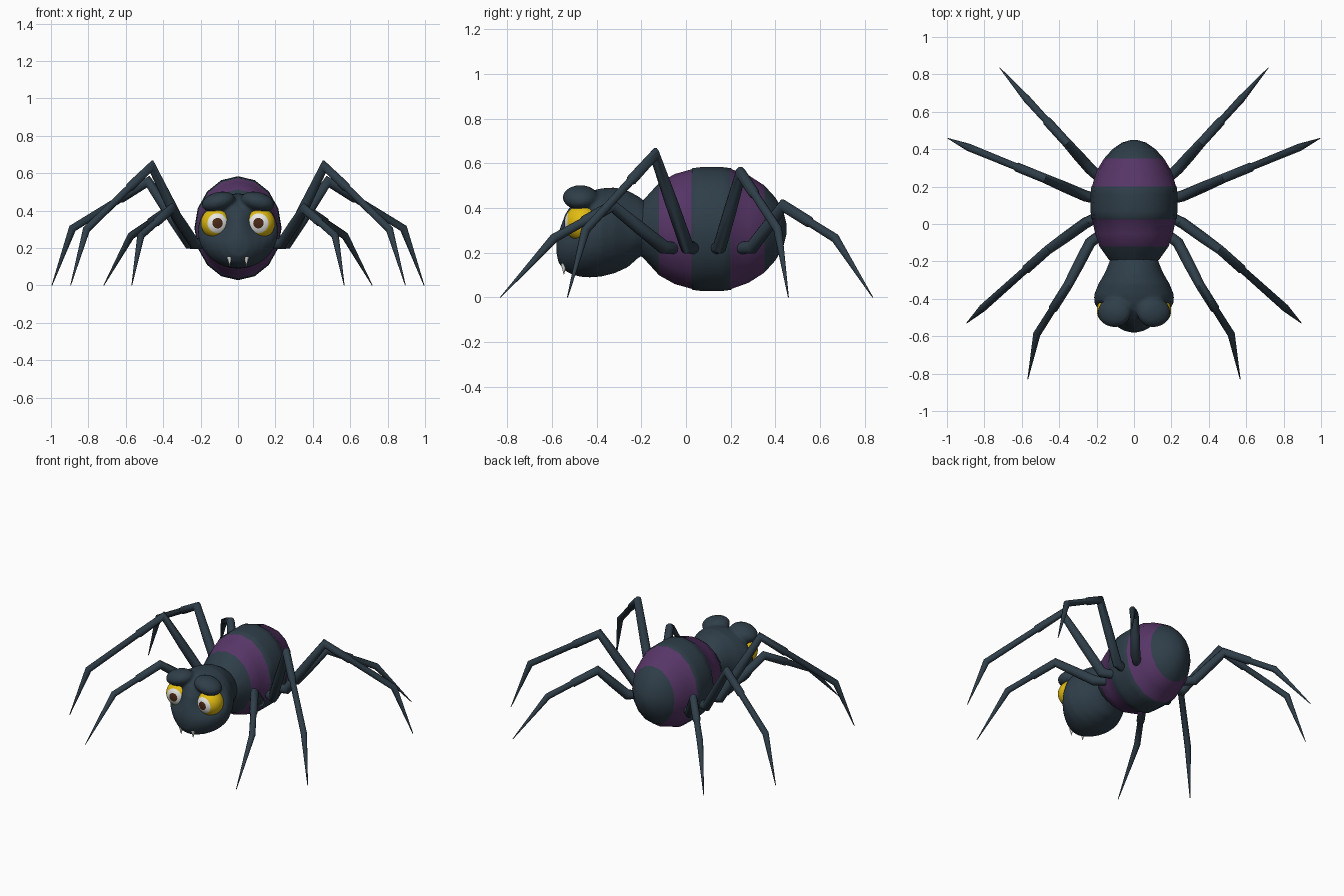
import bpy, bmesh, math
from mathutils import Vector, Matrix

if "Cube" in bpy.data.objects:
    bpy.data.objects.remove(bpy.data.objects["Cube"])

def material(name, rgb):
    m = bpy.data.materials.new(name)
    m.diffuse_color = (*rgb, 1)
    m.use_nodes = True
    m.node_tree.nodes["Principled BSDF"].inputs["Base Color"].default_value = m.diffuse_color
    return m

SLATE = material("slate", (0.028, 0.048, 0.066))
PURPLE = material("purple", (0.095, 0.036, 0.135))
YELLOW = material("yellow", (0.75, 0.50, 0.006))
WHITE = material("white", (0.80, 0.80, 0.78))
BROWN = material("brown", (0.07, 0.022, 0.008))

def finish(name, bm, mats, angle=40):
    bmesh.ops.recalc_face_normals(bm, faces=bm.faces)
    me = bpy.data.meshes.new(name)
    bm.to_mesh(me)
    bm.free()
    for m in mats:
        me.materials.append(m)
    ob = bpy.data.objects.new(name, me)
    bpy.context.collection.objects.link(ob)
    bpy.ops.object.select_all(action='DESELECT')
    ob.select_set(True)
    bpy.context.view_layer.objects.active = ob
    bpy.ops.object.shade_smooth_by_angle(angle=math.radians(angle))
    return ob

def loft(bm, rings, sides):
    """rings: (centre, half-axis u, half-axis v); ends are capped."""
    loops = []
    for c, u, v in rings:
        loops.append([bm.verts.new(c + u * math.cos(t) + v * math.sin(t))
                      for t in (2 * math.pi * i / sides for i in range(sides))])
    for a, b in zip(loops, loops[1:]):
        for i in range(sides):
            j = (i + 1) % sides
            bm.faces.new((a[i], a[j], b[j], b[i]))
    bm.faces.new(loops[0])
    bm.faces.new(loops[-1])

def body_ring(y, rx, zc, rz):
    return Vector((0, y, zc)), Vector((rx, 0, 0)), Vector((0, 0, rz))

# Abdomen: striped, with a slightly raised middle band
abdomen = [(-0.23, .10, .10), (-0.19, .135, .13), (-0.12, .185, .207),
           (-0.05, .208, .246), (.025, .224, .267), (.03, .229, .272),
           (.07, .232, .277), (.115, .233, .278), (.16, .232, .277), (.2, .228, .272),
           (.205, .223, .267), (.28, .202, .24), (.35, .16, .195),
           (.40, .115, .14), (.435, .065, .08), (.45, .015, .02)]
bm = bmesh.new()
loft(bm, [body_ring(y, rx, .306, rz) for y, rx, rz in abdomen], 16)
for f in bm.faces:
    y = f.calc_center_median().y
    f.material_index = int(-0.12 < y < .027 or .201 < y < .35)
finish("abdomen", bm, [SLATE, PURPLE])

# Head: lofted shell with eye sockets and brow bulges, fused together
head = [(-0.17, .12, .20, .42), (-0.21, .135, .18, .45), (-0.26, .155, .135, .478),
        (-0.32, .19, .108, .492), (-0.38, .214, .093, .488), (-0.43, .212, .09, .475),
        (-0.47, .187, .092, .45), (-0.51, .15, .102, .42), (-0.545, .105, .122, .37),
        (-0.57, .06, .155, .30), (-0.58, .02, .20, .25)]
rings = []
for a, b in zip(head, head[1:]):
    for k in range(3):
        y, w, lo, hi = (p + (q - p) * k / 3 for p, q in zip(a, b))
        rings.append(body_ring(y, w, (lo + hi) / 2, (hi - lo) / 2))
y, w, lo, hi = head[-1]
rings.append(body_ring(y, w, (lo + hi) / 2, (hi - lo) / 2))
bm = bmesh.new()
loft(bm, rings, 40)
for v in bm.verts:
    if v.co.y < -0.42:
        d = math.hypot(abs(v.co.x) - .12, v.co.z - .335)
        v.co.y += .055 * math.exp(-(d / .07) ** 2)
for s in (-1, 1):
    mat = (Matrix.Translation((s * .105, -0.472, .447)) @ Matrix.Rotation(s * .25, 4, 'Y')
           @ Matrix.Diagonal((.092, .08, .052, 1)))
    bmesh.ops.create_uvsphere(bm, u_segments=24, v_segments=16, radius=1, matrix=mat)
ob = finish("head", bm, [SLATE], 180)
mod = ob.modifiers.new("fuse", 'REMESH')
mod.mode = 'VOXEL'
mod.voxel_size = .01
mod.use_smooth_shade = True
mod = ob.modifiers.new("soften", 'SMOOTH')
mod.factor = .5
mod.iterations = 6

# Eyes: rings around the forward pole pick pupil, white or yellow
for s, side in ((-1, "left"), (1, "right")):
    c = Vector((s * .117, -0.462, .333))
    bm = bmesh.new()
    bmesh.ops.create_uvsphere(bm, u_segments=28, v_segments=36, radius=.082,
                              matrix=Matrix.Translation(c) @ Matrix.Rotation(math.pi / 2, 4, 'X'))
    gaze = Vector((-s * .10, -1, 0)).normalized()
    turn = Vector((0, -1, 0)).rotation_difference(gaze).to_matrix()
    bmesh.ops.rotate(bm, verts=bm.verts, cent=c, matrix=turn)
    for f in bm.faces:
        a = math.degrees((f.calc_center_median() - c).angle(gaze))
        f.material_index = 2 if a < 20 else 1 if a < 40 else 0
    finish(side + "_eye", bm, [YELLOW, WHITE, BROWN])

# Fangs
for s, side in ((-1, "left"), (1, "right")):
    bm = bmesh.new()
    bmesh.ops.create_cone(bm, cap_ends=True, segments=10, radius1=.001, radius2=.014, depth=.05,
                          matrix=Matrix.Translation((s * .045, -0.546, .128)))
    finish(side + "_fang", bm, [WHITE])

# Legs: hip, upper knee, lower knee, tip, and where the knee sleeve ends
legs = {
    "front": ((.17, -.05, .22), (.235, -.10, .225), (.355, -.33, .41), (.52, -.59, .265), (.568, -.83, 0), .48),
    "mid_front": ((.18, .045, .22), (.26, .005, .225), (.462, -.14, .638), (.81, -.45, .30), (.895, -.53, 0), .33),
    "mid_rear": ((.18, .13, .22), (.26, .15, .225), (.48, .245, .555), (.885, .41, .305), (.995, .458, 0), .36),
    "rear": ((.17, .235, .22), (.235, .295, .225), (.36, .435, .41), (.572, .667, .265), (.718, .835, 0), .5),
}

def leg(name, spec, s):
    hip, coxa, knee, ankle, tip = (Vector((s * p[0], p[1], p[2])) for p in spec[:5])
    sleeve = knee.lerp(ankle, spec[5])
    step = knee.lerp(ankle, spec[5] + .02)
    path = [(hip, .027), (coxa, .030), (coxa.lerp(knee, .5), .029), (knee, .025),
            (sleeve, .025), (step, .019), (ankle, .020), (tip, .002)]
    pts = [p for p, r in path]
    rings = []
    for i, (p, r) in enumerate(path):
        d0 = (p - pts[i - 1]).normalized() if i else (pts[1] - p).normalized()
        d1 = (pts[i + 1] - p).normalized() if i < len(pts) - 1 else d0
        t = (d0 + d1).normalized()
        # Side axis stays level, across the leg's vertical plane
        flat = Vector((tip.x - hip.x, tip.y - hip.y, 0))
        u = flat.cross(Vector((0, 0, 1)))
        u = (u - t * u.dot(t)).normalized()
        v = t.cross(u)
        miter = min(1.25, 1 / max(.5, t.dot(d1)))
        rings.append((p, u * r, v * r * miter))
    bm = bmesh.new()
    loft(bm, rings, 10)
    finish(name, bm, [SLATE], 45)

for label, spec in legs.items():
    leg("left_" + label + "_leg", spec, -1)
    leg("right_" + label + "_leg", spec, 1)
